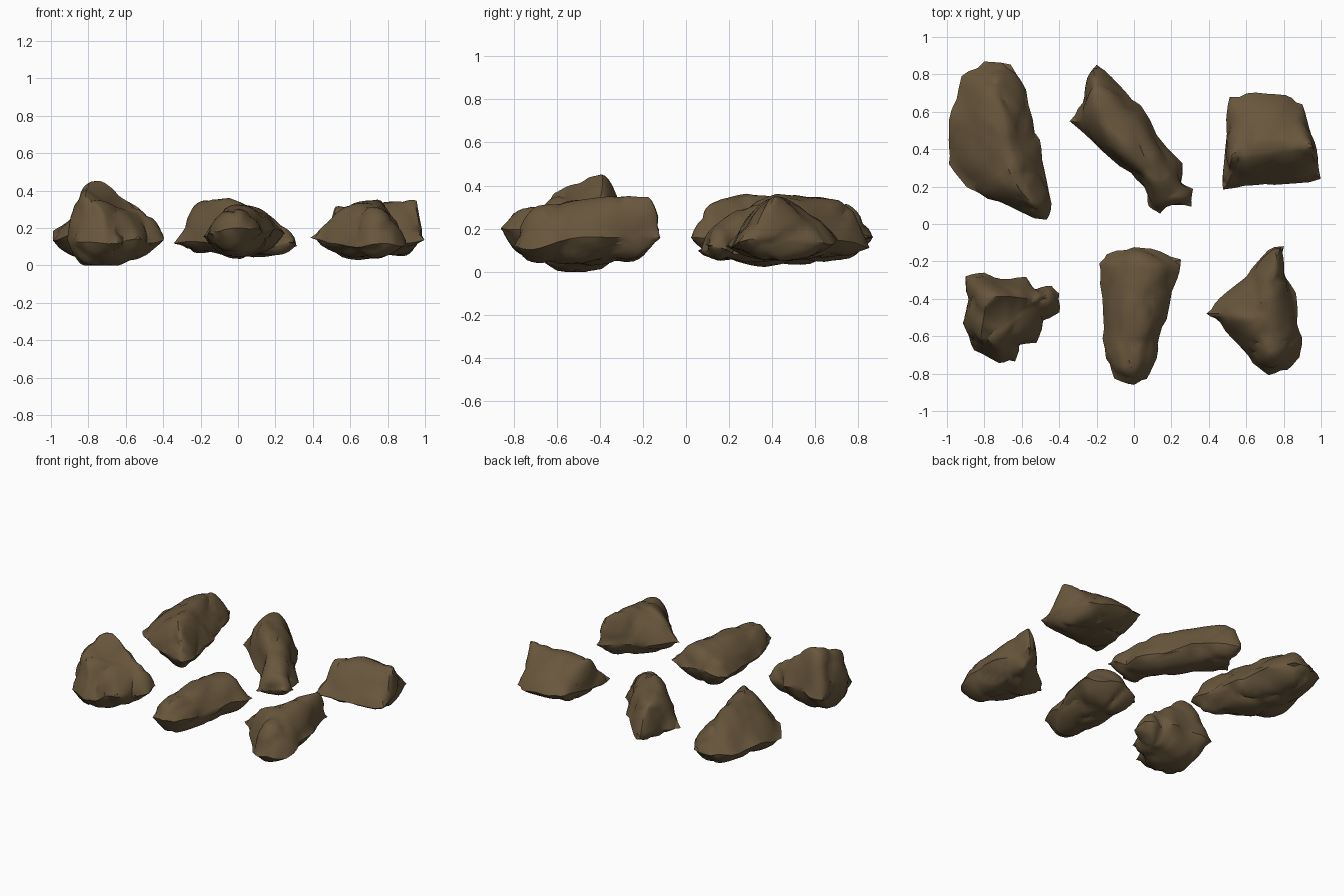
import bpy, bmesh
from mathutils import Vector, noise
from mathutils.geometry import intersect_point_line

if "Cube" in bpy.data.objects:
    bpy.data.objects.remove(bpy.data.objects["Cube"])

stone = bpy.data.materials.new("brown stone")
stone.diffuse_color = (0.14, 0.094, 0.046, 1)
stone.use_nodes = True
stone.node_tree.nodes["Principled BSDF"].inputs["Base Color"].default_value = stone.diffuse_color

STEPS = [0.06, 0.15, 0.27, 0.42, 0.57, 0.71, 0.83, 0.92]


def nearest(p, line):
    """Closest 3D point on a polyline, measured in plan."""
    best = None
    for a, b in zip(line, line[1:]):
        a, b = Vector(a), Vector(b)
        t = intersect_point_line(p.xy, a.xy, b.xy)[1]
        q = a.lerp(b, min(1, max(0, t)))
        d = (q.xy - p.xy).length
        if best is None or d < best[0]:
            best = (d, q)
    return best[1]


def smooth(loop, reach):
    """Average every point of a closed loop with its neighbours."""
    n = len(loop)
    return [sum((loop[(i + k) % n] for k in range(-reach, reach + 1)), Vector())
            / (2 * reach + 1) for i in range(n)]


def rock(name, outline, ridge, foot, rim, bulge, seed):
    """Loft from a plan outline up to a ridge line and down to a foot line.
    rim = height of the widest loop at the front and the back end."""
    shift = Vector((seed * 3.7, seed * 1.9, seed * 5.3))
    ys = [p[1] for p in outline]
    y0, y1 = min(ys), max(ys)
    loop = []
    for i, (x, y) in enumerate(outline):
        nx, ny = outline[(i + 1) % len(outline)]
        for k in (0, 1 / 3, 2 / 3):
            p = Vector((x + (nx - x) * k, y + (ny - y) * k, 0))
            p.z = rim[0] + (rim[1] - rim[0]) * (p.y - y0) / (y1 - y0)
            p.z += 0.06 * noise.noise(p * 4 + shift)
            loop.append(p)

    bm = bmesh.new()
    base = [bm.verts.new(p) for p in loop]
    n = len(base)
    for line, power in ((ridge, bulge), (foot, 2.6)):
        prev = base
        goal = smooth([nearest(p, line) for p in loop], 3)
        plan = loop
        for t in STEPS:
            plan = smooth(plan, 1)      # notches fade away from the rim
            ring = []
            for p, q in zip(plan, goal):
                v = p.lerp(q, t)
                v.z = p.z + (q.z - p.z) * (1 - (1 - t) ** power)
                ring.append(bm.verts.new(v))
            for i in range(n):
                j = (i + 1) % n
                bm.faces.new((prev[i], prev[j], ring[j], ring[i]))
            prev = ring
        bm.faces.new(prev)
    bmesh.ops.recalc_face_normals(bm, faces=bm.faces)
    bmesh.ops.triangulate(bm, faces=bm.faces)
    bmesh.ops.remove_doubles(bm, verts=bm.verts, dist=0.004)
    bm.normal_update()

    # Chipped plates separated by shallow cracks, plus broad unevenness
    moves = []
    for v in bm.verts:
        d = noise.voronoi(v.co * 4.5 + shift)[0]
        h = 0.06 * (min(d[1] - d[0], 0.25) - 0.13)
        h += 0.012 * noise.noise(v.co * 6 + shift)
        moves.append(v.co + v.normal * h)
    for v, co in zip(bm.verts, moves):
        v.co = co
        v.co.z = max(co.z, 0)
        v.co.x = max(-1, min(1, co.x))
    bmesh.ops.recalc_face_normals(bm, faces=bm.faces)

    me = bpy.data.meshes.new(name)
    bm.to_mesh(me)
    bm.free()
    me.materials.append(stone)
    ob = bpy.data.objects.new(name, me)
    bpy.context.collection.objects.link(ob)
    bpy.ops.object.select_all(action='DESELECT')
    ob.select_set(True)
    bpy.context.view_layer.objects.active = ob
    bpy.ops.object.shade_smooth_by_angle(angle=0.6)


# Back row
rock("back_left_rock",
     [(-.92, .79), (-.80, .865), (-.66, .85), (-.57, .72), (-.54, .48), (-.50, .45),
      (-.49, .29), (-.44, .11), (-.47, .03), (-.53, .04), (-.72, .12), (-.89, .20),
      (-.99, .32), (-1.0, .45), (-.97, .61)],
     [(-.74, .74, .32), (-.70, .46, .355), (-.63, .22, .37), (-.55, .12, .31)],
     [(-.77, .70, .06), (-.74, .40, .03), (-.56, .14, .06)],
     (.14, .17), 1.6, 1)

rock("back_middle_rock",
     [(-.20, .85), (-.09, .74), (.03, .63), (.17, .40), (.25, .32), (.25, .22),
      (.32, .19), (.31, .09), (.19, .10), (.14, .05), (.07, .09), (.07, .18),
      (-.02, .27), (-.18, .40), (-.34, .55), (-.28, .65), (-.24, .78)],
     [(-.21, .72, .31), (-.15, .55, .37), (-.04, .43, .365), (.10, .27, .30), (.20, .16, .21)],
     [(-.20, .66, .07), (.00, .42, .045), (.18, .16, .05)],
     (.10, .14), 2.8, 2)

rock("back_right_rock",
     [(.52, .67), (.65, .695), (.81, .68), (.90, .64), (.94, .51), (.975, .40),
      (1.0, .24), (.80, .22), (.65, .21), (.48, .19), (.48, .32), (.50, .56)],
     [(.53, .37, .31), (.70, .42, .345), (.95, .42, .345)],
     [(.58, .46, .06), (.88, .42, .06)],
     (.13, .15), 1.75, 3)

# Front row
rock("front_left_rock",
     [(-.90, -.28), (-.80, -.26), (-.71, -.28), (-.58, -.29), (-.53, -.35), (-.44, -.33),
      (-.40, -.37), (-.40, -.47), (-.48, -.52), (-.52, -.64), (-.61, -.65), (-.64, -.73),
      (-.72, -.735), (-.85, -.67), (-.90, -.57), (-.925, -.53), (-.89, -.40)],
     [(-.81, -.60, .36), (-.78, -.41, .455), (-.71, -.39, .45), (-.55, -.41, .30)],
     [(-.78, -.52, .0), (-.68, -.48, .0), (-.54, -.44, .03)],
     (.14, .16), 1.9, 4)

rock("front_middle_rock",
     [(-.19, -.21), (-.15, -.16), (-.06, -.14), (0, -.12), (.09, -.13), (.25, -.19),
      (.23, -.29), (.17, -.51), (.13, -.64), (.12, -.72), (.07, -.83), (0, -.865),
      (-.10, -.82), (-.155, -.72), (-.16, -.56), (-.18, -.32)],
     [(.06, -.25, .305), (.01, -.45, .325), (-.02, -.74, .29)],
     [(.02, -.28, .05), (.00, -.50, .04), (-.02, -.70, .07)],
     (.17, .17), 2.5, 5)

rock("front_right_rock",
     [(.38, -.48), (.47, -.40), (.57, -.32), (.66, -.20), (.75, -.12), (.80, -.12),
      (.80, -.24), (.86, -.37), (.87, -.53), (.90, -.60), (.88, -.71), (.82, -.78),
      (.72, -.80), (.63, -.75), (.56, -.64), (.46, -.53)],
     [(.76, -.18, .34), (.71, -.38, .345), (.67, -.50, .335), (.73, -.67, .30)],
     [(.74, -.26, .07), (.66, -.46, .03), (.74, -.66, .05)],
     (.12, .17), 2.2, 6)
